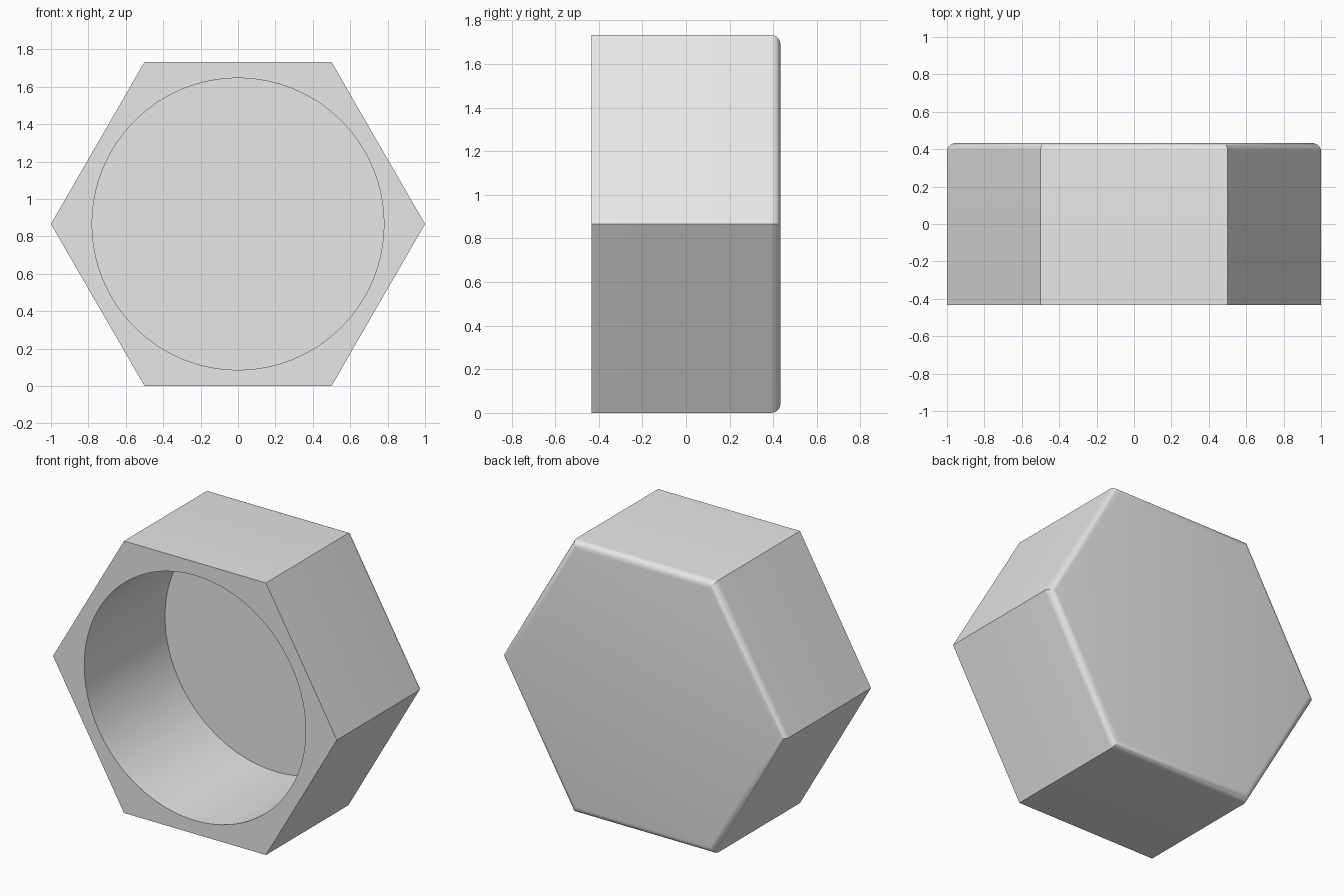
import bpy, bmesh, math

if "Cube" in bpy.data.objects:
    bpy.data.objects.remove(bpy.data.objects["Cube"])

R = 1.0                      # hexagon corner radius
ZC = math.sqrt(3) / 2        # height of the axis
HALF = 0.433                 # half depth along y
FLOOR = 0.38                 # y of the recess floor

grey = bpy.data.materials.new("plain_grey")
grey.diffuse_color = (0.8, 0.8, 0.8, 1)
grey.use_nodes = True
grey.node_tree.nodes["Principled BSDF"].inputs["Base Color"].default_value = grey.diffuse_color


def prism(name, sides, radius, y0, y1, back_round=0):
    """Closed prism along y, with optionally rounded back rim."""
    bm = bmesh.new()
    front = []
    for i in range(sides):
        a = 2 * math.pi * i / sides
        front.append(bm.verts.new((radius * math.cos(a), y0, ZC + radius * math.sin(a))))
    face = bm.faces.new(front)
    ext = bmesh.ops.extrude_face_region(bm, geom=[face], use_keep_orig=True)
    for v in ext["geom"]:
        if isinstance(v, bmesh.types.BMVert):
            v.co.y = y1
    bmesh.ops.recalc_face_normals(bm, faces=bm.faces[:])
    if back_round:
        rim = [e for e in bm.edges if all(v.co.y > y1 - 1e-4 for v in e.verts)]
        bmesh.ops.bevel(bm, geom=rim, offset=back_round, offset_type='OFFSET',
                        segments=6, profile=0.5, affect='EDGES')
        bmesh.ops.recalc_face_normals(bm, faces=bm.faces[:])
    me = bpy.data.meshes.new(name)
    bm.to_mesh(me)
    bm.free()
    me.materials.append(grey)
    ob = bpy.data.objects.new(name, me)
    bpy.context.collection.objects.link(ob)
    return ob


# Hexagonal cap body and the round recess cut from its front
body = prism("hex_cap", 6, R, -HALF, HALF, 0.043)
cutter = prism("recess_cutter", 128, 0.78, -HALF - 0.2, FLOOR)
cutter.hide_render = True

mod = body.modifiers.new("recess", 'BOOLEAN')
mod.operation = 'DIFFERENCE'
mod.solver = 'EXACT'
mod.object = cutter

bpy.ops.object.select_all(action='DESELECT')
body.select_set(True)
bpy.context.view_layer.objects.active = body
bpy.ops.object.modifier_apply(modifier=mod.name)
bpy.data.objects.remove(cutter, do_unlink=True)
bpy.ops.object.shade_smooth_by_angle(angle=math.radians(30))
